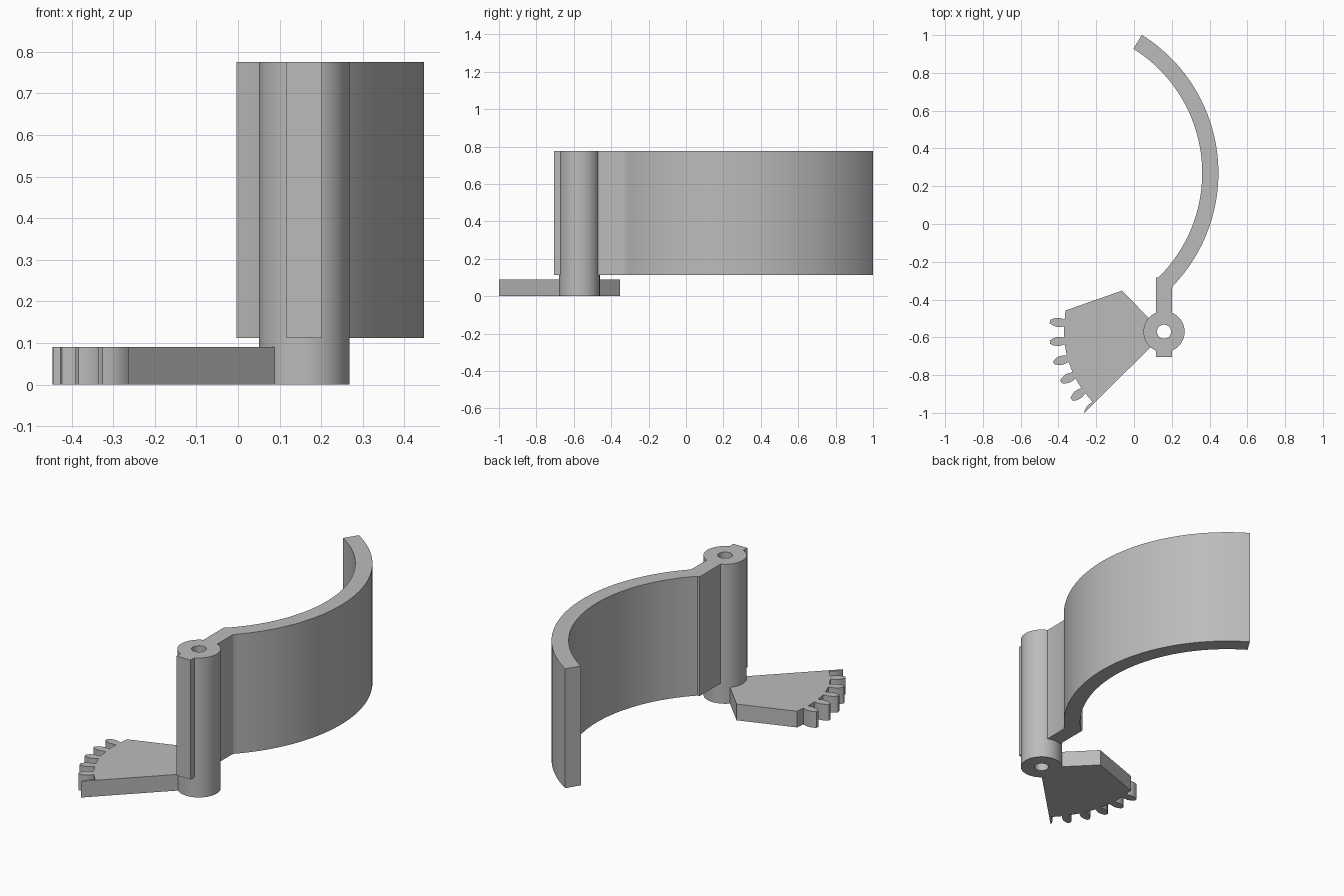
import bpy, bmesh
from math import sin, cos, radians

if "Cube" in bpy.data.objects:
    bpy.data.objects.remove(bpy.data.objects["Cube"])

GREY = (0.5, 0.5, 0.5, 1)
mat = bpy.data.materials.new("plain grey")
mat.use_nodes = True
mat.diffuse_color = GREY
mat.node_tree.nodes["Principled BSDF"].inputs["Base Color"].default_value = GREY

HUB = (0.159, -0.57)       # pivot axis
HUB_R, BORE_R = 0.109, 0.037
TOP = 0.775


def polar(centre, r, deg):
    a = radians(deg)
    return (centre[0] + r * cos(a), centre[1] + r * sin(a))


def arc(centre, r, start, end, n):
    return [polar(centre, r, start + (end - start) * i / n) for i in range(n + 1)]


def finish(bm, name):
    bmesh.ops.recalc_face_normals(bm, faces=bm.faces)
    mesh = bpy.data.meshes.new(name)
    bm.to_mesh(mesh)
    bm.free()
    mesh.materials.append(mat)
    ob = bpy.data.objects.new(name, mesh)
    bpy.context.collection.objects.link(ob)
    bpy.ops.object.select_all(action="DESELECT")
    ob.select_set(True)
    bpy.context.view_layer.objects.active = ob
    bpy.ops.object.shade_smooth_by_angle(angle=radians(25))
    return ob


def prism(name, outline, z0, z1):
    bm = bmesh.new()
    face = bm.faces.new([bm.verts.new((x, y, z0)) for x, y in outline])
    new = bmesh.ops.extrude_face_region(bm, geom=[face], use_keep_orig=True)["geom"]
    verts = [g for g in new if isinstance(g, bmesh.types.BMVert)]
    bmesh.ops.translate(bm, verts=verts, vec=(0, 0, z1 - z0))
    return finish(bm, name)


# Pivot barrel with a through bore
bm = bmesh.new()
N = 64
section = [(HUB_R, 0), (HUB_R, TOP), (BORE_R, TOP), (BORE_R, 0)]
rings = [[bm.verts.new((*polar(HUB, r, 360 * i / N), z)) for i in range(N)]
         for r, z in section]
for k in range(4):
    a, b = rings[k], rings[(k + 1) % 4]
    for i in range(N):
        j = (i + 1) % N
        bm.faces.new((a[i], a[j], b[j], b[i]))
finish(bm, "pivot_barrel")

# Curved jaw with its straight neck, starting on the barrel surface
BOW = (-0.415, 0.27)
neck_l, neck_r = 0.116, 0.202
jaw = arc(HUB, HUB_R, 113, 67, 8)
jaw += [(neck_r, -0.338)]
jaw += arc(BOW, 0.862, -44, 58, 56)
jaw += arc(BOW, 0.776, 58, -45.5, 56)
jaw += [(neck_l, -0.284)]
prism("curved_jaw", jaw, 0.112, TOP)

# Small tab on the far side of the barrel
tab = arc(HUB, HUB_R, 247, 293, 8) + [(neck_r, -0.705), (neck_l, -0.705)]
prism("barrel_tab", tab, 0.112, TOP)

# Toothed sector plate
ROOT_R, FIRST, PITCH = 0.53, 175, 10.3
flank = [(ROOT_R, 1.9), (0.55, 2.4), (0.57, 2.4), (0.59, 1.8), (0.607, 0.8)]
sector = arc(HUB, HUB_R, 229, 138, 14)
sector += [(-0.064, -0.353), (-0.363, -0.458)]
for t in range(5):
    mid = FIRST + t * PITCH
    sector += [polar(HUB, r, mid - w) for r, w in flank]
    sector += [polar(HUB, r, mid + w) for r, w in reversed(flank)]
# half tooth cut off by the lower edge
last = FIRST + 5 * PITCH
sector += [polar(HUB, r, last - w) for r, w in flank[:4]]
sector += [(-0.264, -1.0)]
prism("gear_sector", sector, 0, 0.09)
